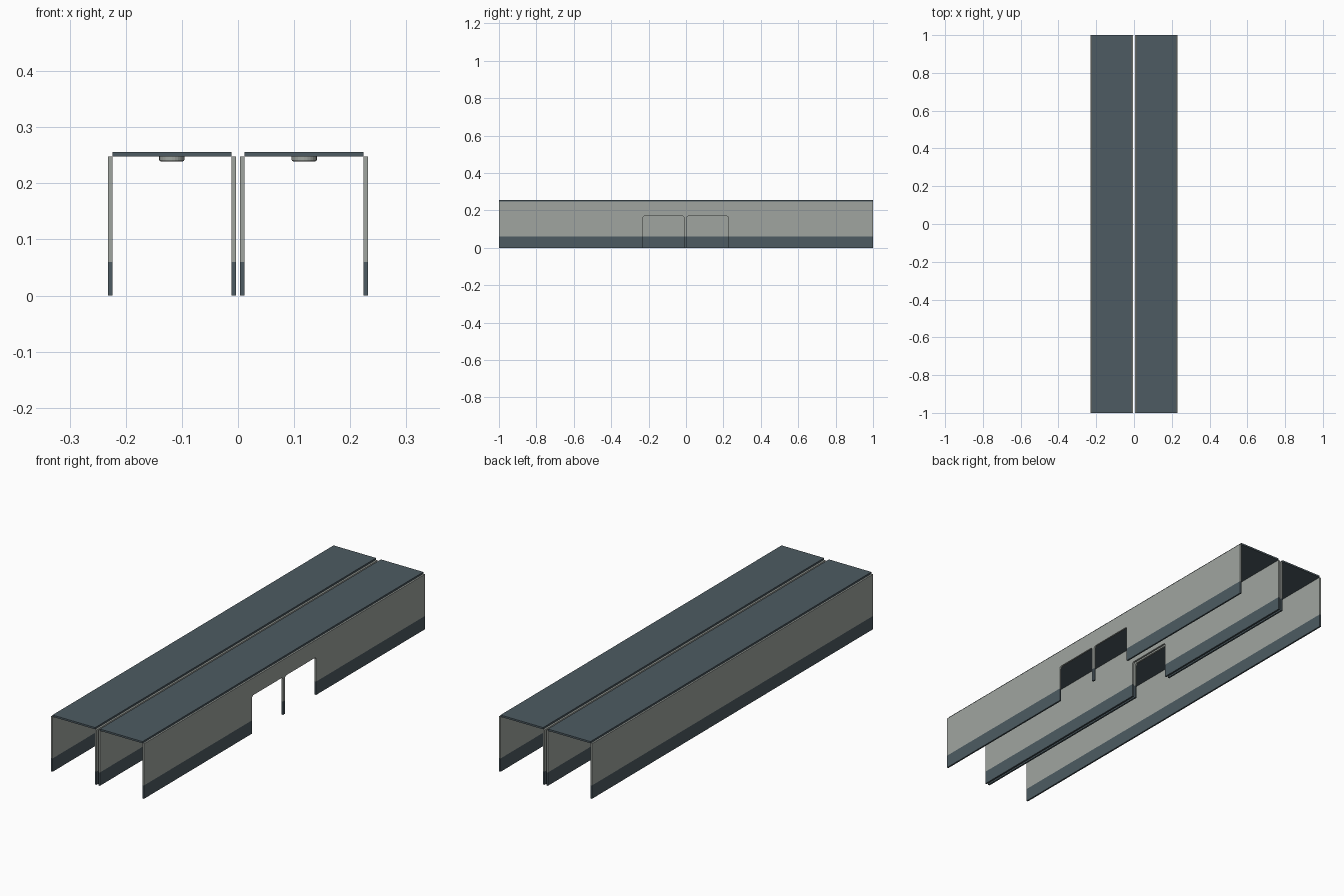
import bpy, bmesh, math
from mathutils import Vector

if "Cube" in bpy.data.objects:
    bpy.data.objects.remove(bpy.data.objects["Cube"])


def material(name, rgb):
    m = bpy.data.materials.new(name)
    m.diffuse_color = (*rgb, 1)
    m.use_nodes = True
    m.node_tree.nodes["Principled BSDF"].inputs["Base Color"].default_value = m.diffuse_color
    return m


PALE = material("pale grey wall", (0.35, 0.375, 0.35))
DARK = material("dark slate", (0.074, 0.105, 0.122))

WALL_TOP, SKIRT = 0.248, 0.06
DOOR_TOP, RADIUS = 0.17, 0.01
DOOR_A, DOOR_B = (-0.23, -0.010), (0.004, 0.226)


def finish(name, bm, mats):
    bmesh.ops.recalc_face_normals(bm, faces=bm.faces)
    me = bpy.data.meshes.new(name)
    bm.to_mesh(me)
    bm.free()
    ob = bpy.data.objects.new(name, me)
    bpy.context.collection.objects.link(ob)
    for m in mats:
        me.materials.append(m)
    return ob


def door_outline(y0, y1):
    # doorway notch with small rounded top corners, walked from y0 to y1
    pts = [(y0, 0)]
    for cy, start in ((y0 + RADIUS, math.pi), (y1 - RADIUS, math.pi / 2)):
        for i in range(5):
            a = start - i * math.pi / 8
            pts.append((cy + RADIUS * math.cos(a), DOOR_TOP - RADIUS + RADIUS * math.sin(a)))
    return pts + [(y1, 0)]


def wall(name, x0, x1, doors):
    outline = [(-1, 0)]
    for d in doors:
        outline += door_outline(*d)
    outline += [(1, 0), (1, WALL_TOP), (-1, WALL_TOP)]
    bm = bmesh.new()
    face = bm.faces.new([bm.verts.new((x0, y, z)) for y, z in outline])
    ext = bmesh.ops.extrude_face_region(bm, geom=[face])
    bmesh.ops.translate(bm, vec=(x1 - x0, 0, 0),
                        verts=[g for g in ext["geom"] if isinstance(g, bmesh.types.BMVert)])
    # dark skirting below a fixed height
    bmesh.ops.bisect_plane(bm, geom=bm.verts[:] + bm.edges[:] + bm.faces[:],
                           plane_co=(0, 0, SKIRT), plane_no=(0, 0, 1))
    for f in bm.faces:
        f.material_index = 1 if f.calc_center_median().z < SKIRT else 0
    # split concave faces cleanly
    bmesh.ops.triangulate(bm, faces=[f for f in bm.faces if len(f.verts) > 4])
    return finish(name, bm, [PALE, DARK])


# four long walls
wall("left_outer_wall", -0.2315, -0.224, [])
wall("left_inner_wall", -0.012, -0.004, [DOOR_B])
wall("right_inner_wall", 0.004, 0.012, [DOOR_B])
wall("right_outer_wall", 0.224, 0.2315, [DOOR_A, DOOR_B])

for side, s in (("left", -1), ("right", 1)):
    # roof slab
    bm = bmesh.new()
    bmesh.ops.create_cube(bm, size=1)
    for v in bm.verts:
        v.co = Vector((v.co.x * 0.212 + s * 0.118, v.co.y * 2, v.co.z * 0.008 + 0.252))
    finish(side + "_roof", bm, [DARK])

    # small round ceiling lamps
    for i, y in enumerate((-0.75, -0.45, 0.45, 0.75)):
        bm = bmesh.new()
        bmesh.ops.create_cone(bm, cap_ends=True, segments=24, radius1=0.0225,
                              radius2=0.0225, depth=0.009)
        rim = [e for e in bm.edges if all(v.co.z < 0 for v in e.verts)]
        bmesh.ops.bevel(bm, geom=rim, offset=0.003, segments=2, affect="EDGES", profile=0.5)
        bmesh.ops.translate(bm, verts=bm.verts, vec=(s * 0.118, y, 0.2435))
        finish(f"{side}_ceiling_lamp_{i + 1}", bm, [PALE])
